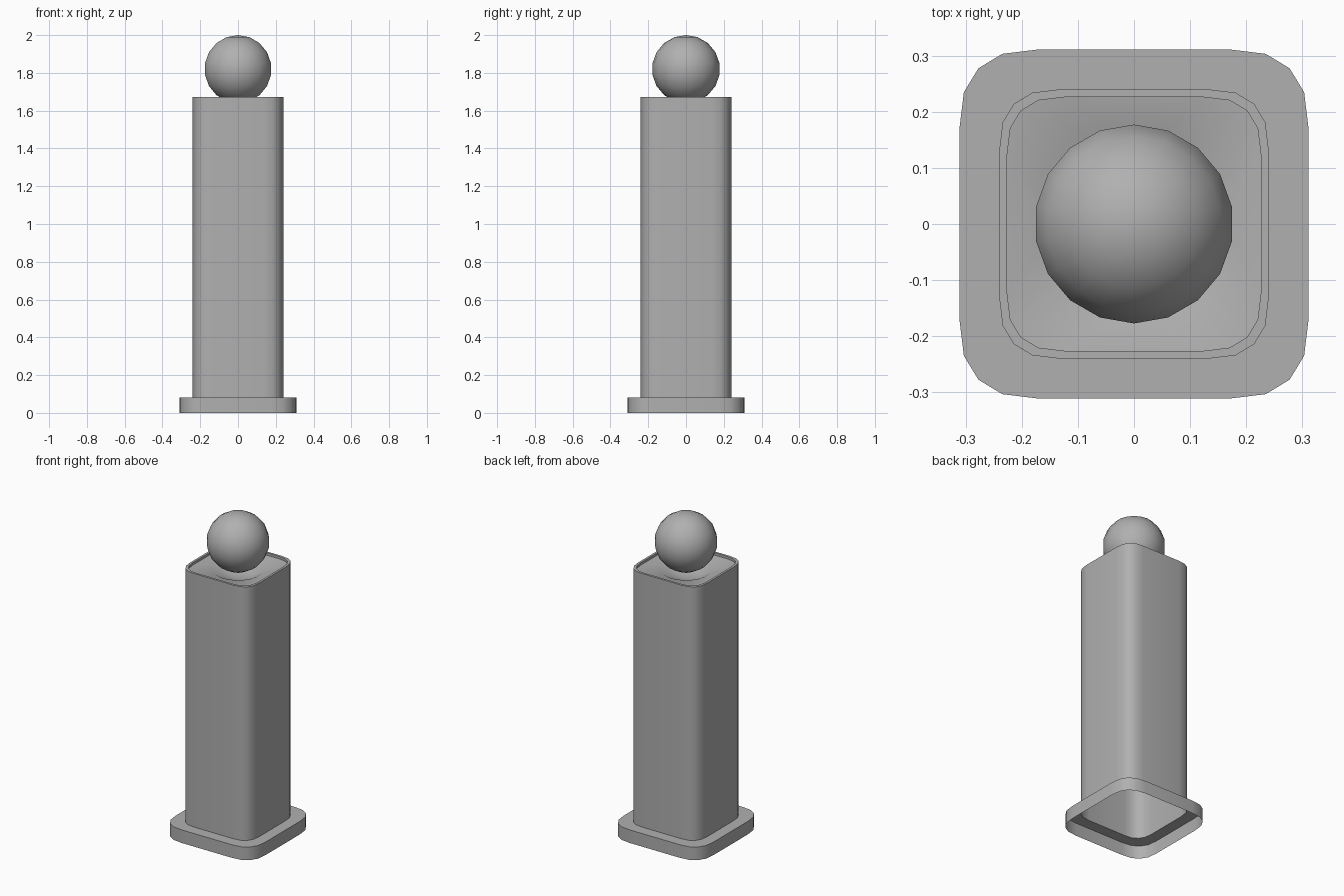
import bpy, bmesh
from math import cos, sin, pi

if "Cube" in bpy.data.objects:
    bpy.data.objects.remove(bpy.data.objects["Cube"])

# Mid grey finish shared by all parts
GREY = bpy.data.materials.new("mid_grey")
GREY.diffuse_color = (.435, .435, .435, 1)
GREY.use_nodes = True
GREY.node_tree.nodes["Principled BSDF"].inputs["Base Color"].default_value = GREY.diffuse_color

# Soft rounded-square outline (half width 1), one corner repeated four times
CORNER = [(1, .55), (.975, .755), (.892, .892), (.755, .975), (.55, 1)]
OUTLINE = []
for q in range(4):
    c, s = round(cos(q * pi / 2)), round(sin(q * pi / 2))
    OUTLINE += [(x * c - y * s, x * s + y * c) for x, y in CORNER]


def square(h, z):
    return [(x * h, y * h, z) for x, y in OUTLINE]


def circle(r, z):
    n = len(OUTLINE)
    angles = [pi / 4 + (i - 2) * 2 * pi / n for i in range(n)]
    return [(r * cos(a), r * sin(a), z) for a in angles]


def finish(name, bm):
    me = bpy.data.meshes.new(name)
    bm.to_mesh(me)
    bm.free()
    me.materials.append(GREY)
    ob = bpy.data.objects.new(name, me)
    bpy.context.collection.objects.link(ob)
    bpy.ops.object.select_all(action='DESELECT')
    ob.select_set(True)
    bpy.context.view_layer.objects.active = ob
    bpy.ops.object.shade_smooth_by_angle(angle=pi / 6)
    return ob


def loft(name, rings, cap=False):
    bm = bmesh.new()
    loops = [[bm.verts.new(p) for p in ring] for ring in rings]
    n = len(OUTLINE)
    for a, b in zip(loops, loops[1:]):
        for i in range(n):
            j = (i + 1) % n
            bm.faces.new((a[i], a[j], b[j], b[i]))
    if cap:
        bm.faces.new(loops[-1])
    return finish(name, bm)


# Hollow base skirt with its top ledge, open underneath
loft("base_plinth", [square(.311, 0), square(.311, .082), square(.24, .082)])

# Hollow post with a thin rim, recessed top and shallow cup under the ball
loft("post", [square(.24, .082), square(.24, 1.673), square(.226, 1.673),
              square(.226, 1.658), circle(.148, 1.645), circle(.08, 1.608),
              circle(.03, 1.598)], cap=True)

# Ball finial: 18 sides, 9 bands, with a vertex on the y axis
bm = bmesh.new()
bmesh.ops.create_uvsphere(bm, u_segments=18, v_segments=9, radius=.18)
bmesh.ops.translate(bm, verts=bm.verts, vec=(0, 0, 1.82))
finish("ball_finial", bm)
